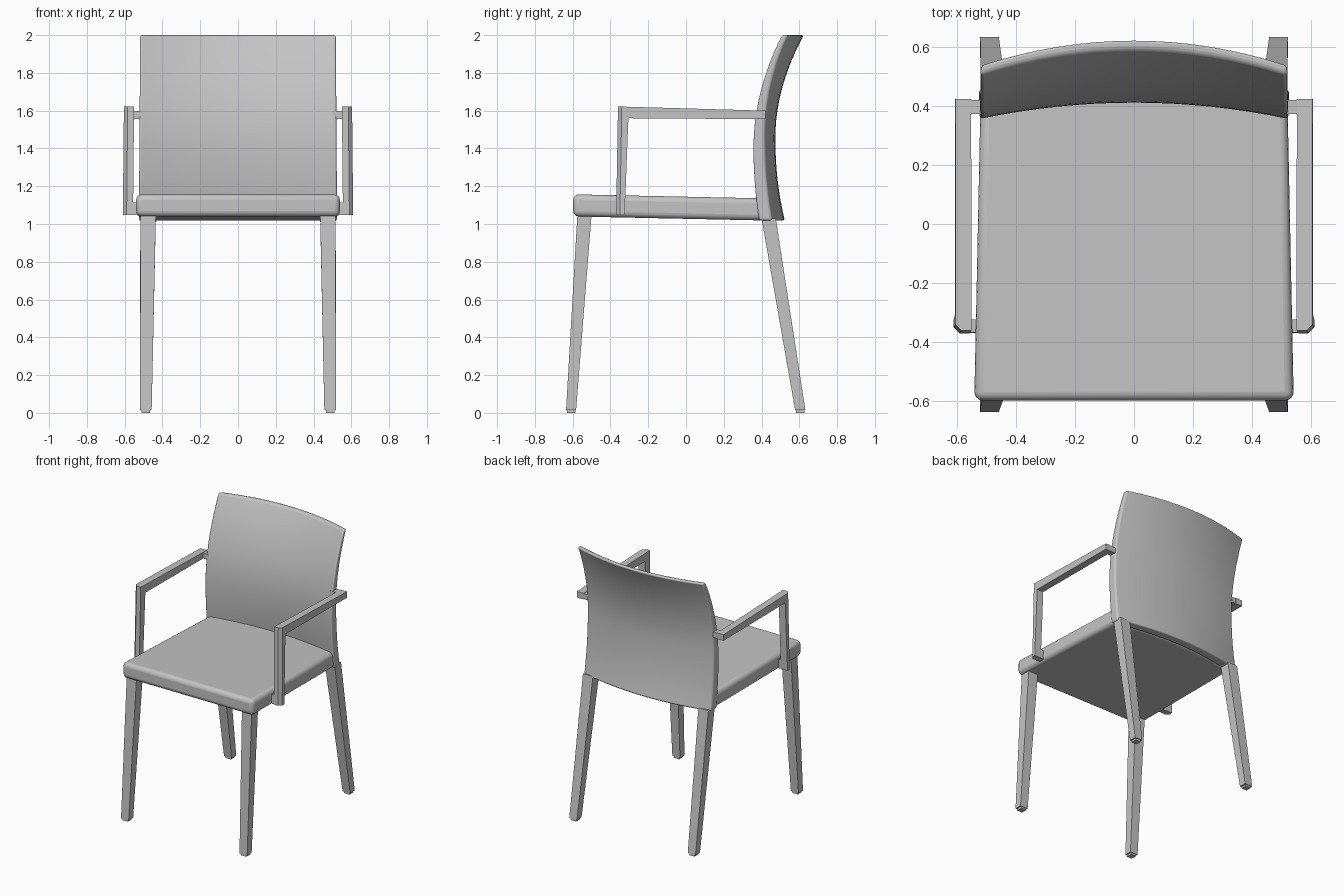
import bpy, bmesh, math

if "Cube" in bpy.data.objects:
    bpy.data.objects.remove(bpy.data.objects["Cube"], do_unlink=True)

grey = bpy.data.materials.new("plain grey")
grey.use_nodes = True
grey.diffuse_color = (0.55, 0.55, 0.55, 1)
grey.node_tree.nodes["Principled BSDF"].inputs["Base Color"].default_value = (0.55, 0.55, 0.55, 1)


def finish(bm, name, bevel=0, segments=3):
    """Turn a bmesh into an object, optionally with rounded edges."""
    bmesh.ops.recalc_face_normals(bm, faces=bm.faces[:])
    mesh = bpy.data.meshes.new(name)
    bm.to_mesh(mesh)
    bm.free()
    mesh.materials.append(grey)
    obj = bpy.data.objects.new(name, mesh)
    bpy.context.collection.objects.link(obj)
    if bevel:
        mod = obj.modifiers.new("rounding", "BEVEL")
        mod.width = bevel
        mod.segments = segments
        mod.limit_method = "ANGLE"
        mod.angle_limit = math.radians(50)
        bpy.ops.object.select_all(action="DESELECT")
        obj.select_set(True)
        bpy.context.view_layer.objects.active = obj
        bpy.ops.object.shade_smooth_by_angle(angle=math.radians(35))
    return obj


def loft(bm, rings):
    """Join matching closed rings of points and cap both ends."""
    loops = [[bm.verts.new(p) for p in ring] for ring in rings]
    n = len(loops[0])
    for a, b in zip(loops, loops[1:]):
        for i in range(n):
            j = (i + 1) % n
            bm.faces.new((a[i], a[j], b[j], b[i]))
    bm.faces.new(loops[0])
    bm.faces.new(loops[-1])


def rect(x0, x1, y0, y1, z):
    return [(x0, y0, z), (x1, y0, z), (x1, y1, z), (x0, y1, z)]


def taper(name, side, *rects):
    """Column through rectangles, placed on one side of the chair."""
    bm = bmesh.new()
    loft(bm, [[(side * x, y, z) for x, y, z in rect(*r)] for r in rects])
    return finish(bm, name)


# Seat cushion: tapered outline with a bowed rear, sloping down to the back
steps = 16
outline = [(-0.54, -0.597), (0.54, -0.597)]
for i in range(steps + 1):
    u = 1 - 2 * i / steps
    outline.append((0.519 * u, 0.405 + 0.055 * (1 - u * u)))
bm = bmesh.new()
loft(bm, [[(x, y, base - 0.021 * (y + 0.6)) for x, y in outline] for base in (1.04, 1.157)])
finish(bm, "seat", 0.03, 4)


# Backrest: thin shell curved in height and bowed across its width
def back_point(u, z, rear):
    t = (z - 1.4) / 0.6
    y = 0.355 + (0.15 if t > 0 else 0.075) * t * t
    y += (0.055 + 0.03 * t * t) * (1 - u * u)
    if rear:
        y += 0.064 - (0.03 * t if t > 0 else 0.01 * t)
    return ((0.522 - 0.004 * t) * u, y, z)


rows = 22
heights = [1.018 + (2 - 1.018) * i / rows for i in range(rows + 1)]
across = [-1 + 2 * i / steps for i in range(steps + 1)]
bm = bmesh.new()
loft(bm, [[back_point(u, z, False) for u in across] +
          [back_point(u, z, True) for u in reversed(across)] for z in heights])
finish(bm, "backrest", 0.012, 3)

for side, label in ((1, "left"), (-1, "right")):
    # Legs with small glides under the feet
    taper(label + "_front_leg", side,
          (0.457, 0.52, -0.635, -0.582, 0.014), (0.435, 0.515, -0.575, -0.5, 1.05))
    taper(label + "_back_leg", side,
          (0.457, 0.52, 0.578, 0.632, 0.014), (0.435, 0.517, 0.4, 0.475, 1.03))
    for end, y in (("front", -0.608), ("back", 0.605)):
        taper(f"{label}_{end}_glide", side,
              (0.467, 0.51, y - 0.022, y + 0.022, 0), (0.467, 0.51, y - 0.022, y + 0.022, 0.02))

    # Armrest: post and rail in one piece, chamfered on its outer front edge
    profile = [(-0.37, 1.048), (-0.36, 1.622), (0.422, 1.6),
               (0.422, 1.555), (-0.305, 1.56), (-0.325, 1.048)]
    bm = bmesh.new()
    loft(bm, [[(side * (x + 0.01 * (1.62 - z)), y, z) for y, z in profile]
              for x in (0.55, 0.604)])
    edge = [e for e in bm.edges if all(v.co.y < -0.35 and abs(v.co.x) > 0.59 for v in e.verts)]
    bmesh.ops.bevel(bm, geom=edge, offset=0.02, segments=1, affect="EDGES")
    finish(bm, label + "_armrest")

    # Short brackets joining the armrest to the seat and backrest
    taper(label + "_seat_bracket", side,
          (0.5, 0.56, -0.368, -0.326, 1.048), (0.5, 0.56, -0.367, -0.323, 1.115))
    taper(label + "_back_bracket", side,
          (0.5, 0.56, 0.372, 0.42, 1.557), (0.5, 0.56, 0.372, 0.42, 1.598))
